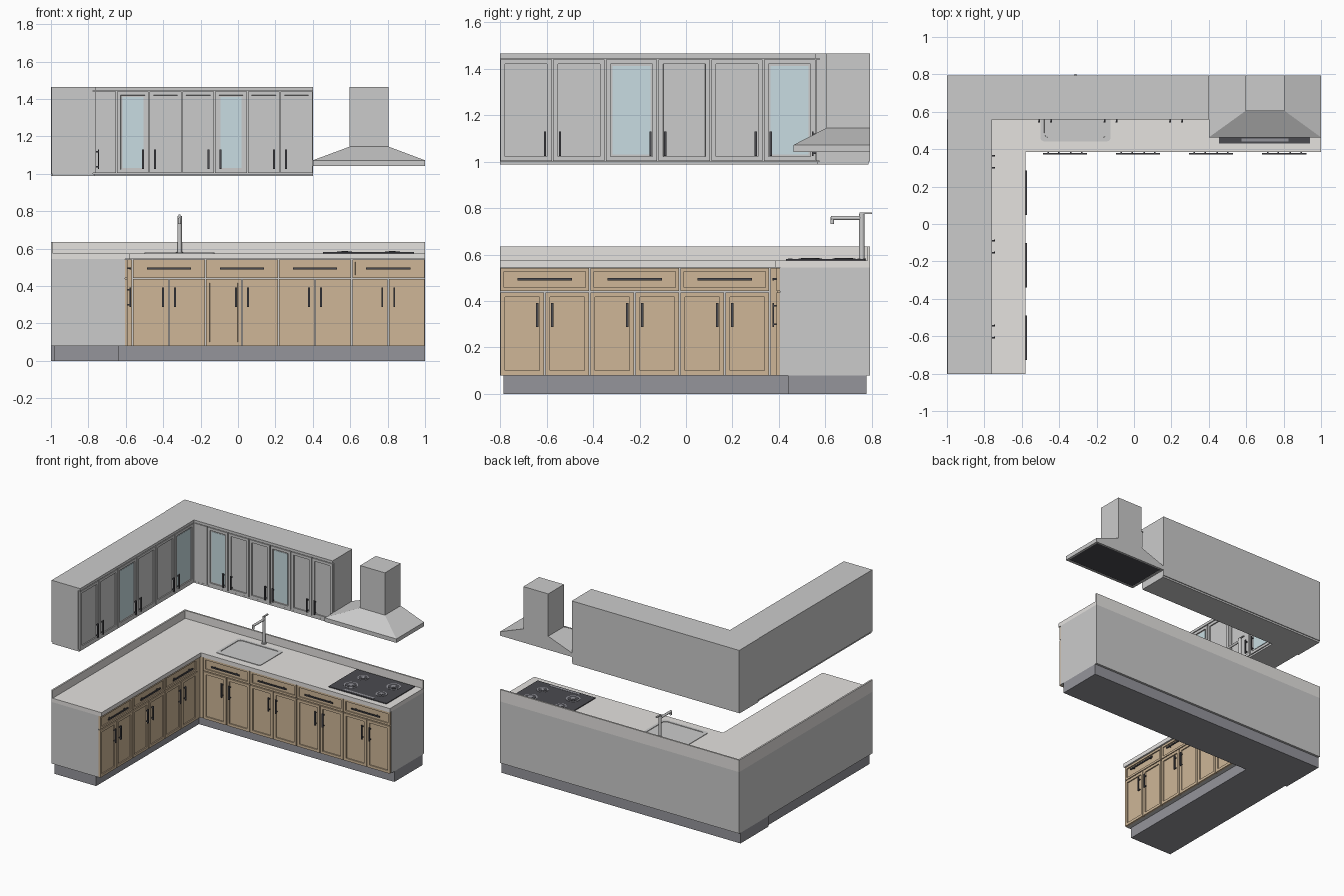
import bpy, bmesh, math
from mathutils import Vector, Matrix

if "Cube" in bpy.data.objects:
    bpy.data.objects.remove(bpy.data.objects["Cube"])


def material(name, rgb):
    m = bpy.data.materials.new(name)
    m.diffuse_color = (*rgb, 1)
    m.use_nodes = True
    m.node_tree.nodes["Principled BSDF"].inputs["Base Color"].default_value = m.diffuse_color
    return m


WOOD = material("wood", (0.62, 0.47, 0.31))
DARK = material("dark_metal", (0.07, 0.07, 0.08))
STONE = material("stone", (0.78, 0.76, 0.74))
PLINTH = material("plinth_grey", (0.30, 0.30, 0.33))
GLASS = material("glass", (0.58, 0.72, 0.76))
BACK = 0.793   # wall plane behind the kitchen
END = -0.802   # free end of the left run


def finish(name, bm, mat=None, smooth=False):
    bmesh.ops.recalc_face_normals(bm, faces=bm.faces)
    me = bpy.data.meshes.new(name)
    bm.to_mesh(me)
    bm.free()
    ob = bpy.data.objects.new(name, me)
    bpy.context.collection.objects.link(ob)
    if mat:
        me.materials.append(mat)
    if smooth:
        bpy.ops.object.select_all(action='DESELECT')
        ob.select_set(True)
        bpy.context.view_layer.objects.active = ob
        bpy.ops.object.shade_smooth_by_angle(angle=math.radians(40))
    return ob


def box(name, lo, hi, mat=None, panel=None, frame=0.028):
    """Box between two corners; panel = direction of a face with a recessed panel."""
    lo, hi = Vector(lo), Vector(hi)
    bm = bmesh.new()
    bmesh.ops.create_cube(bm, size=1, matrix=Matrix.Translation((lo + hi) / 2) @ Matrix.Diagonal((*(hi - lo), 1)))
    if panel:
        bm.normal_update()
        face = [f for f in bm.faces if f.normal.dot(panel) > 0.9]
        bmesh.ops.inset_region(bm, faces=face, thickness=frame, depth=0)
        bmesh.ops.inset_region(bm, faces=face, thickness=0.0005, depth=-0.008)
    return finish(name, bm, mat)


def loft(name, rings, mat=None, smooth=False):
    bm = bmesh.new()
    vs = [[bm.verts.new(p) for p in r] for r in rings]
    for a, b in zip(vs, vs[1:]):
        for i in range(len(a)):
            j = (i + 1) % len(a)
            bm.faces.new((a[i], a[j], b[j], b[i]))
    bm.faces.new(vs[0][::-1])
    bm.faces.new(vs[-1])
    return finish(name, bm, mat, smooth)


def prism(name, pts, z0, z1, mat=None):
    return loft(name, [[(x, y, z) for x, y in pts] for z in (z0, z1)], mat)


def rect(x0, x1, y0, y1, z, r=0.0, n=0):
    pts = []
    for k, (cx, cy) in enumerate(((x1 - r, y1 - r), (x0 + r, y1 - r), (x0 + r, y0 + r), (x1 - r, y0 + r))):
        for i in range(n + 1):
            a = math.pi / 2 * (k + (i / n if n else 0))
            pts.append((cx + r * math.cos(a), cy + r * math.sin(a), z))
    return pts


def rod(name, a, b, r, mat=None, n=16):
    a, b = Vector(a), Vector(b)
    d = b - a
    bm = bmesh.new()
    bmesh.ops.create_cone(bm, cap_ends=True, segments=n, radius1=r, radius2=r, depth=d.length,
                          matrix=Matrix.Translation((a + b) / 2) @ d.to_track_quat('Z', 'Y').to_matrix().to_4x4())
    return finish(name, bm, mat, True)


def run_box(side, plane, name, u0, u1, d0, d1, z0, z1, mat=None, panel=False, frame=0.028):
    """Box on a cabinet run: u along the run, d outward from the front plane."""
    if side == "back":
        lo, hi, out = (u0, plane - d1, z0), (u1, plane - d0, z1), Vector((0, -1, 0))
    else:
        lo, hi, out = (plane + d0, u0, z0), (plane + d1, u1, z1), Vector((1, 0, 0))
    return box(name, lo, hi, mat, out if panel else None, frame)


def handle(side, plane, name, u0, u1, z0, z1):
    run_box(side, plane, name, u0, u1, 0.011, 0.018, z0, z1, DARK)
    for t in (0.12, 0.88):
        u, z = u0 + (u1 - u0) * t, z0 + (z1 - z0) * t
        if u1 - u0 > z1 - z0:
            z = (z0 + z1) / 2
        else:
            u = (u0 + u1) / 2
        run_box(side, plane, name + "_post", u - .004, u + .004, 0, 0.012, z - .004, z + .004, DARK)


G = 0.003  # half gap between fronts


def base_unit(side, plane, u0, u1):
    mid = (u0 + u1) / 2
    run_box(side, plane, side + "_drawer", u0 + G, u1 - G, -0.015, 0, 0.443, 0.543, WOOD, True, 0.022)
    handle(side, plane, side + "_drawer_handle", mid - .118, mid + .118, 0.489, 0.499)
    for a, b, h in ((u0, mid, mid - .032), (mid, u1, mid + .032)):
        run_box(side, plane, side + "_base_door", a + G, b - G, -0.015, 0, 0.08, 0.437, WOOD, True)
        handle(side, plane, side + "_base_handle", h - .005, h + .005, 0.287, 0.392)


def wall_door(side, plane, u0, u1, glazed, h):
    run_box(side, plane, side + "_wall_door", u0 + G, u1 - G, -0.015, 0, 1.003, 1.44, None, True)
    if glazed:
        run_box(side, plane, side + "_glass_pane", u0 + .0315, u1 - .0315, -0.010, -0.006, 1.0315, 1.4115, GLASS)
    handle(side, plane, side + "_wall_handle", h - .005, h + .005, 1.025, 1.13)


def ell(x, y, left=-1.0, back=BACK, right=1.0, end=END):
    return [(left, end), (x, end), (x, y), (right, y), (right, back), (left, back)]


# Base: plinth, carcass, counter, backsplash
prism("plinth", [(-.985, -.787), (-.635, -.787), (-.635, .44), (1, .44), (1, .777),
                 (-1, .777), (-1, .44), (-.985, .44)], 0, 0.08, PLINTH)
carcass = prism("base_carcass", ell(-.605, .405), 0.08, 0.545)
counter = prism("counter", ell(-.58, .385), 0.545, 0.575, STONE)
prism("backsplash", ell(-.988, BACK - .012), 0.575, 0.635, STONE)

# Base fronts and corner fillers
for i in range(4):
    base_unit("back", 0.39, -.565 + i * .391, -.565 + (i + 1) * .391)
for i in range(3):
    base_unit("left", -.59, END + i * .3875, END + (i + 1) * .3875)
box("back_corner_filler", (-.605, .392, .08), (-.568, .405, .543), WOOD)
box("left_corner_filler", (-.605, .3635, .08), (-.592, .405, .543), WOOD)

# Sink: hole through counter and carcass, rimmed bowl, drain
cutter = box("sink_cutter", (-.488, .454, .49), (-.137, .712, .62))
cutter.hide_render = True
cutter.hide_viewport = True
for ob in (carcass, counter):
    mod = ob.modifiers.new("sink_hole", 'BOOLEAN')
    mod.operation, mod.solver, mod.object = 'DIFFERENCE', 'EXACT', cutter
loft("sink", [rect(-.50, -.125, .442, .724, .575, .02, 5), rect(-.50, -.125, .442, .724, .579, .02, 5),
              rect(-.48, -.145, .462, .704, .579, .025, 5), rect(-.475, -.15, .467, .699, .505, .025, 5)], None, True)
rod("sink_drain", (-.3125, .583, .504), (-.3125, .583, .508), .02, DARK)

# Tap
rod("tap_base", (-.3125, .757, .575), (-.3125, .757, .582), .018)
rod("tap_post", (-.3125, .757, .575), (-.3125, .757, .775), .012)
rod("tap_spout", (-.3125, .757, .757), (-.3125, .624, .757), .009)
rod("tap_nozzle", (-.3125, .630, .762), (-.3125, .630, .732), .008)
box("tap_lever", (-.3185, .747, .775), (-.3065, .802, .782))

# Hob with burners and control strip
box("hob", (.455, .43, .575), (.94, .77, .581), DARK)
box("hob_controls", (.575, .44, .581), (.825, .458, .5825), PLINTH)
for x, y, r in ((.57, .535, .05), (.57, .68, .04), (.825, .535, .04), (.825, .68, .05)):
    rod("burner_ring", (x, y, .581), (x, y, .583), r, PLINTH, 24)
    rod("burner_plate", (x, y, .581), (x, y, .5845), r * .8, DARK, 24)
    rod("burner_cap", (x, y, .581), (x, y, .586), r * .35, PLINTH)

# Wall cabinets: carcass, cornice and light rail for each run
box("back_wall_carcass", (-1, .575, 1.0), (.40, BACK, 1.445))
box("back_cornice", (-1, .558, 1.445), (.40, BACK, 1.465))
box("back_light_rail", (-1, .565, .987), (.40, BACK - .006, 1.0))
box("left_wall_carcass", (-.997, END, 1.0), (-.775, .575, 1.445))
box("left_cornice", (-.997, END, 1.445), (-.758, .558, 1.465))
box("left_light_rail", (-.991, END, .987), (-.765, .565, 1.0))
box("wall_corner_filler", (-.775, .561, 1.003), (-.653, .575, 1.44))

# Wall doors, handles paired across each double unit
for i in range(6):
    a, b = -.65 + i * .175, -.65 + (i + 1) * .175
    wall_door("back", .56, a, b, i in (0, 3), b - .032 if i % 2 == 0 else a + .032)
    a, b = END + i * .227, END + (i + 1) * .227
    wall_door("left", -.76, a, b, i in (2, 5), b - .032 if i % 2 == 0 else a + .032)

# Extractor hood with recessed filter
loft("extractor_hood", [rect(.415, .985, .478, .78, 1.052), rect(.415, .985, .478, .78, 1.042),
                        rect(.40, 1.0, .463, BACK, 1.042), rect(.40, 1.0, .463, BACK, 1.072),
                        rect(.597, .805, .605, BACK, 1.145), rect(.597, .805, .605, BACK, 1.465)])
box("hood_filter", (.416, .479, 1.045), (.984, .779, 1.0525), DARK)
